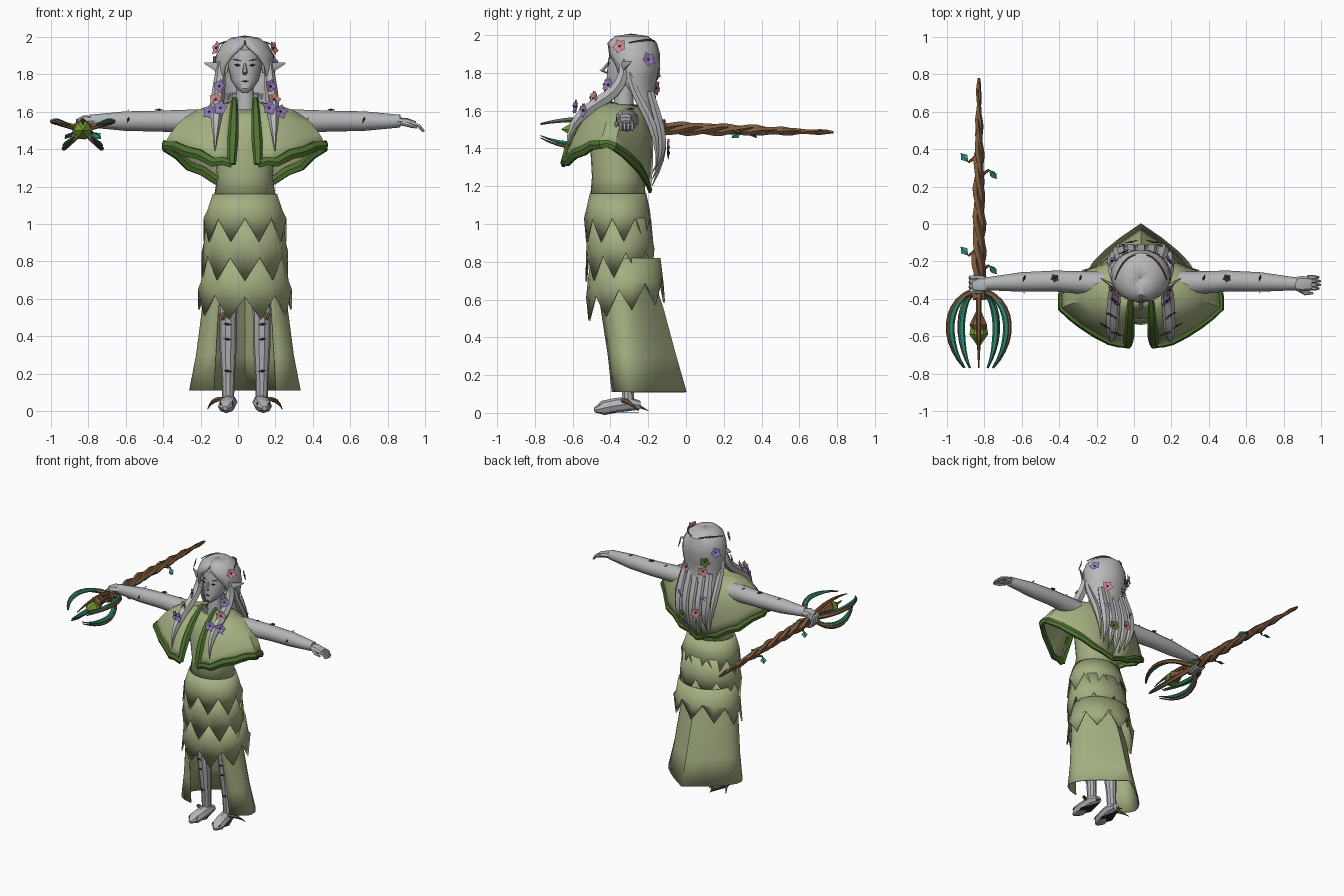
import bpy, bmesh
from math import sin, cos, pi, radians
from mathutils import Vector as V

cube = bpy.data.objects.get("Cube")
if cube:
    bpy.data.objects.remove(cube, do_unlink=True)

CX = 0.037          # body centre line
SIDES = (-1, 1)


def material(name, *rgb):
    m = bpy.data.materials.new(name)
    m.use_nodes = True
    m.diffuse_color = (*rgb, 1)
    bsdf = m.node_tree.nodes["Principled BSDF"]
    bsdf.inputs["Base Color"].default_value = (*rgb, 1)
    bsdf.inputs["Roughness"].default_value = 0.8
    return m


SKIN = material("pale skin", .45, .46, .47)
HAIR = material("silver hair", .48, .48, .49)
DRESS = material("sage cloth", .37, .43, .22)
TRIM = material("leaf green trim", .08, .17, .03)
WOOD = material("brown wood", .2, .1, .045)
TEAL = material("teal leaf", .03, .25, .16)
LIME = material("lime bud", .17, .34, .03)
PURPLE = material("purple petal", .29, .2, .47)
PINK = material("pink petal", .62, .25, .28)
DARK = material("dark marks", .025, .025, .025)


def body(dx, y, z):
    return V((CX + dx, y, z))


def build(name, verts, faces, mat, thick=0):
    me = bpy.data.meshes.new(name)
    me.from_pydata([tuple(v) for v in verts], [], faces)
    bm = bmesh.new()
    bm.from_mesh(me)
    bmesh.ops.remove_doubles(bm, verts=bm.verts, dist=0.0005)
    bmesh.ops.recalc_face_normals(bm, faces=bm.faces)
    for f in bm.faces:
        f.smooth = True
    bm.to_mesh(me)
    bm.free()
    me.set_sharp_from_angle(angle=radians(35))
    me.materials.append(mat)
    ob = bpy.data.objects.new(name, me)
    bpy.context.collection.objects.link(ob)
    if thick:
        mod = ob.modifiers.new("thickness", 'SOLIDIFY')
        mod.thickness = thick
        mod.offset = 0
    return ob


def grid(name, rows, mat, caps=False, thick=0):
    n = len(rows[0])
    verts = [p for row in rows for p in row]
    faces = [(r * n + i, r * n + i + 1, r * n + n + i + 1, r * n + n + i)
             for r in range(len(rows) - 1) for i in range(n - 1)]
    if caps:
        faces += [tuple(range(n - 1)), tuple(range(len(verts) - n, len(verts) - 1))]
    return build(name, verts, faces, mat, thick)


def bezier(pts, n=8):
    out = []
    for k in range(n + 1):
        p, t = list(pts), k / n
        while len(p) > 1:
            p = [a.lerp(b, t) for a, b in zip(p, p[1:])]
        out.append(p[0])
    return out


def tube(name, pts, radii, mat, sides=8, flat=1.0):
    """Tapered tube along points; flat scales the second cross-section axis."""
    span = pts[-1] - pts[0]
    up = V((0, 0, 1)) if abs(span.z) < 0.7 * span.length else V((0, 1, 0))
    rows, last = [], len(pts) - 1
    for k, p in enumerate(pts):
        t = (pts[min(k + 1, last)] - pts[max(k - 1, 0)]).normalized()
        u = t.cross(up).normalized()
        w = u.cross(t)
        f = k / last * (len(radii) - 1)
        j = min(int(f), len(radii) - 2)
        r = max(radii[j] + (radii[j + 1] - radii[j]) * (f - j), 0.002)
        rows.append([p + u * r * cos(a) + w * r * flat * sin(a)
                     for a in (2 * pi * i / sides for i in range(sides + 1))])
    return grid(name, rows, mat, caps=True)


def shell(name, rings, mat, cols=24, hem=None, thick=0.008):
    """Stack of elliptical rings (z, centre y, rx, ry, front gap in degrees)."""
    rows = []
    for k, (z, cy, rx, ry, gap) in enumerate(rings):
        row = []
        for i in range(cols + 1):
            a = radians(gap + (360 - 2 * gap) * i / cols)
            drop = hem(i) if hem and k == len(rings) - 1 else 0
            row.append(body(rx * sin(a), cy - ry * cos(a), z + drop))
        rows.append(row)
    return grid(name, rows, mat, thick=thick)


def leaf(name, base, along, normal, length, width, mat, lift=0.005):
    d, n = V(along).normalized(), V(normal).normalized()
    w = n.cross(d).normalized() * width / 2
    mid = base + d * length * 0.55
    verts = [base, mid + w, base + d * length, mid - w, mid + n * lift]
    return build(name, verts, [(0, 1, 2, 3), (0, 1, 4), (1, 2, 4), (2, 3, 4), (3, 0, 4)], mat)


def flower(pos, normal, mat, size=0.042):
    n = V(normal).normalized()
    u = n.orthogonal().normalized()
    w = n.cross(u)
    for k in range(5):
        a = 2 * pi * k / 5
        leaf("flower_petal", pos, u * cos(a) + w * sin(a) + n * 0.2, n, size, size * .9, mat)
    tube("flower_centre", [pos, pos + n * 0.01], [.006, .004], DARK, 6)


# Head, neck and face
shell("head", [(1.7, -.39, .012, .02, 0), (1.725, -.37, .045, .055, 0), (1.77, -.33, .075, .09, 0),
               (1.85, -.31, .092, .105, 0), (1.93, -.3, .09, .1, 0), (1.96, -.3, .04, .04, 0)], SKIN, thick=0)
tube("neck", [body(0, -.33, 1.56), body(0, -.33, 1.77)], [.06, .042, .042], SKIN, 12)
tube("nose", [body(0, -.405, 1.86), body(0, -.445, 1.81), body(0, -.41, 1.8)], [.006, .014, .008], SKIN, 6)
leaf("mouth", body(-.02, -.424, 1.763), (1, 0, 0), (0, -1, 0), .04, .009, DARK)
for s in SIDES:
    leaf("eye", body(s * .02, -.414, 1.848), (s, .25, .1), (0, -1, 0), .04, .016, DARK)
    leaf("eyebrow", body(s * .018, -.412, 1.872), (s, .3, .2), (0, -1, 0), .05, .006, DARK)
    tube("ear", [body(s * .09, -.34, 1.83), body(s * .15, -.33, 1.84), body(s * .215, -.29, 1.86)],
         [.012, .012, .002], SKIN, 6, 2.3)

# Hair: parted cap and mane, back strands, front locks
shell("hair_cap", [(2, -.29, .001, .001, 0), (1.988, -.29, .075, .085, 0), (1.955, -.285, .12, .125, 3),
                   (1.9, -.28, .148, .135, 26), (1.84, -.275, .155, .13, 44), (1.77, -.275, .15, .115, 52),
                   (1.7, -.27, .14, .1, 80), (1.6, -.26, .135, .1, 100), (1.45, -.25, .14, .12, 125)],
      HAIR, 18, thick=.015)
for k in range(-2, 3):
    tube("back_strand", bezier([body(k * .05, -.19, 1.7), body(k * .06, -.14, 1.52),
                                body(k * .058, -.08, 1.4), body(k * .045, -.18, 1.2 + .035 * abs(k))]),
         [.03, .038, .032, .002], HAIR, 6, .7)
for s in SIDES:
    tube("front_lock", bezier([body(s * .125, -.33, 1.87), body(s * .15, -.3, 1.6),
                               body(s * .15, -.62, 1.69), body(s * .16, -.63, 1.39)], 10),
         [.025, .035, .035, .03, .002], HAIR, 6)
    tube("shoulder_lock", bezier([body(s * .14, -.3, 1.8), body(s * .15, -.27, 1.62),
                                  body(s * .17, -.12, 1.55), body(s * .13, -.16, 1.28)]),
         [.02, .025, .025, .002], HAIR, 6)
    tube("circlet_twig", bezier([body(s * .03, -.165, 1.965), body(s * .1, -.18, 1.985),
                                 body(s * .14, -.3, 1.96)]), [.004, .006, .003], WOOD, 5)

# Blossoms in the hair
for s in SIDES:
    for dx, y, z, mat in ((.15, -.35, 1.94, PINK), (.15, -.2, 1.87, PURPLE), (.135, -.41, 1.735, PURPLE),
                          (.155, -.485, 1.665, PINK), (.13, -.58, 1.62, PURPLE), (.19, -.54, 1.6, PURPLE)):
        flower(body(s * dx, y, z), (s * dx, (y + .28) * 1.2, .05), mat)
    flower(body(s * .07, -.16, 1.72), (s * .4, 1, 0), PINK)
    flower(body(s * .11, -.125, 1.52), (s * .4, 1, 0), PURPLE)
flower(body(.06, -.1, 1.38), (.2, 1, 0), TRIM)
flower(body(-.05, -.1, 1.42), (-.2, 1, 0), PINK)
flower(body(-.09, -.155, 1.8), (-.4, 1, 0), TRIM)

# Bodice and pointed skirt tiers
shell("bodice", [(1.61, -.33, .09, .085, 0), (1.57, -.335, .15, .12, 0), (1.42, -.355, .165, .15, 0),
                 (1.25, -.36, .145, .135, 0), (1.13, -.36, .165, .145, 0)], DRESS, thick=.006)
tiers = ((1.16, .98, -.36, .17, .145, .05), (1.03, .77, -.35, .2, .16, .03), (.82, .56, -.32, .21, .18, .04))
for n, (top, low, cy, width, depth, flare) in enumerate(tiers):
    def zigzag(i, n=n):
        point = -.075 if (i + (n == 1)) % 2 else .05
        return point + n * .05 * sin(pi * i / 18) ** 2
    shell("skirt_tier", [(top, cy, width, depth, 0), ((top + low) / 2, cy, width + flare * .6, depth + flare * .4, 0),
                         (low, cy, width + flare, depth + flare * .6, 0)], DRESS, 18, zigzag, .01)

# Gown open at the front, running to a point at the back
levels = []
for z, front, side, back in ((.92, (.06, -.47), (.28, -.35), -.23), (.72, (.12, -.47), (.31, -.33), -.18),
                             (.56, (.14, -.45), (.36, -.31), -.125), (.3, (.155, -.41), (.42, -.32), -.055),
                             (.11, (.165, -.39), (.49, -.32), 0)):
    left, right = [bezier([body(s * front[0], front[1], z), body(s * side[0], side[1], z), body(0, back, z)])
                   for s in SIDES]
    levels.append(left + right[-2::-1])
grid("gown", levels, DRESS, thick=.008)

# Capelet: each column runs neck, bulge, hem
columns = [((.055, -.4, 1.67), (.06, -.58, 1.58), (.07, -.65, 1.32)),
           ((.08, -.4, 1.65), (.15, -.57, 1.6), (.17, -.63, 1.33)),
           ((.09, -.38, 1.64), (.27, -.5, 1.64), (.32, -.54, 1.39)),
           ((.09, -.35, 1.63), (.32, -.4, 1.65), (.43, -.45, 1.42)),
           ((.09, -.32, 1.63), (.32, -.32, 1.65), (.43, -.38, 1.41)),
           ((.08, -.28, 1.63), (.25, -.21, 1.6), (.3, -.26, 1.31)),
           ((.05, -.25, 1.63), (.14, -.15, 1.55), (.15, -.21, 1.23)),
           ((0, -.24, 1.63), (0, -.15, 1.55), (0, -.19, 1.18))]
for s in SIDES:
    half = [bezier([body(s * x, y, z) for x, y, z in col], 7) for col in columns]
    grid("capelet", half, DRESS, thick=.008)
    hem = [col[-1] for col in half]
    wavy = []
    for a, b in zip(hem, hem[1:]):
        wavy += [a, a.lerp(b, .5) + V((0, -.004, .012))]
    tube("capelet_hem", wavy + [hem[-1]], [.014, .02, .014, .018, .012], TRIM, 6, 1.6)
    tube("capelet_front_edge", half[0], [.014, .022, .026, .03, .022], TRIM, 6, .8)
    for k in (2, 4, 6):
        leaf("edge_leaf", half[0][k], (s * .5, -.1, -1), (0, -1, .3), .09, .04, TRIM)

# Arms with bark marks
for s in SIDES:
    tube("arm", [body(s * x, y, z) for x, y, z in ((.1, -.32, 1.54), (.28, -.315, 1.55), (.46, -.305, 1.55),
                                                   (.64, -.31, 1.55), (.83, -.32, 1.55))],
         [.068, .062, .056, .052, .034], SKIN, 12)
    for x in (.33, .63):
        leaf("arm_mark", body(s * x, -.366, 1.54), (.3, 0, 1), (0, -1, 0), .035, .015, DARK)
        leaf("arm_mark", body(s * x, -.31, 1.606), (.3, 1, 0), (0, 0, 1), .04, .012, DARK)
    flower(body(s * .46, -.29, 1.607), (0, 0, 1), WOOD, .024)

# Open left hand
tube("left_palm", [body(.81, -.32, 1.55), body(.86, -.32, 1.545), body(.91, -.32, 1.53)],
     [.034, .042, .036], SKIN, 8, .55)
for k in range(4):
    y = -.345 + k * .02
    reach = .963 - .008 * abs(k - 1.5)
    tube("finger", [body(.89, y, 1.535), body(.93, y, 1.525), body(reach, y, 1.495)], [.012, .011, .006], SKIN, 6)
tube("left_thumb", [body(.84, -.345, 1.54), body(.88, -.37, 1.53), body(.92, -.37, 1.515)],
     [.014, .012, .006], SKIN, 6)

# Staff: three entwined vines
SX, SZ = -.83, 1.505


def staff(dx, y, dz):
    return V((SX + dx, y, SZ + dz - max(y, 0) * .025))


for strand in range(3):
    path = []
    for k in range(33):
        t = k / 32
        a = 2 * pi * (strand / 3 + t * 3)
        r = .019 * (1 - t) + .004 + .004 * sin(k * 1.3)
        path.append(staff(r * cos(a), -.4 + 1.18 * t, r * sin(a)))
    tube("staff_vine", path, [.022, .021, .018, .006], WOOD, 5)

# Right fist wrapped round the staff
tube("right_palm", [V((-.77, -.32, 1.55)), V((-.82, -.325, 1.55)), V((-.86, -.33, 1.54))], [.036, .045, .03], SKIN, 8, .7)
for k in range(4):
    arc = [staff(.044 * cos(a), -.36 + k * .024, .044 * sin(a))
           for a in (radians(60 + 45 * j) for j in range(7))]
    tube("fist_finger", arc, [.013, .014, .009], SKIN, 6)

# Claw head of the staff with its bud
for dx, dz in ((-1, .27), (1, .27), (-.62, -.62), (.62, -.62), (0, .3)):
    def claw(scale, rise=0):
        return bezier([staff(dx * r * scale, y, dz * r * scale + rise) for r, y in
                       ((.03, -.36), (.2, -.42), (.2, -.63), (.08, -.77))], 10)
    tube("staff_claw", claw(1), [.018, .014, .011, .003], WOOD, 6)
    if dx:
        tube("claw_leaf", claw(.9, .008), [.004, .018, .018, .003], TEAL, 6, .8)
tube("bud_base", [staff(0, y, .006) for y in (-.38, -.47, -.54, -.61)], [.012, .016, .05, .012], WOOD, 7)
tube("bud", [staff(0, y, -.004) for y in (-.53, -.59, -.66)], [.04, .05, .002], LIME, 6)
for y, s in ((.33, -1), (.29, 1), (-.17, -1), (-.22, 1)):
    twig = staff(s * .055, y, -.015)
    tube("twig", [staff(0, y - .04 * s, 0), twig], [.012, .006], WOOD, 6)
    for tilt in (-.5, .5):
        leaf("staff_leaf", twig, (s * .6, -.7 * s, -.4), (tilt, tilt * s, 1), .07, .042, TEAL, .009)

# Legs, feet and thorns
for s in SIDES:
    tube("leg", [body(s * .09, y, z) for y, z in ((-.34, .85), (-.34, .65), (-.345, .5), (-.325, .35), (-.31, .18),
                                                  (-.305, .06))], [.07, .06, .047, .047, .035, .032], SKIN, 10)
    tube("foot", [body(s * x, y, z) for x, y, z in ((.08, -.245, .04), (.085, -.3, .048), (.09, -.37, .04),
                                                    (.1, -.44, .026), (.105, -.485, .014))],
         [.028, .045, .046, .045, .014], SKIN, 8, .85)
    leaf("sole", body(s * .085, -.22, .004), (s * .07, -1, 0), (0, 0, -1), .26, .09, DARK, .003)
    for k in range(4):
        x = s * (.065 + k * .022)
        leaf("toe_gap", body(x, -.44, .052), (0, -1, -.75), (0, -.5, 1), .04, .009, DARK)
    tube("thorn", bezier([body(s * .1, -.34, .06), body(s * .17, -.32, .08), body(s * .2, -.25, .01)], 5),
         [.014, .013, .002], WOOD, 6)
    tube("heel_thorn", [body(s * .09, -.26, .04), body(s * .1, -.2, .012)], [.012, .002], WOOD, 6)
    for z, y in ((.46, -.391), (.38, -.377), (.21, -.35)):
        leaf("leg_mark", body(s * .07, y, z), (s, 0, .15), (0, -1, 0), .045, .016, DARK)
    leaf("knee_bark", body(s * .1, -.392, .54), (s * .4, 0, -1), (0, -1, 0), .06, .045, WOOD, .009)
